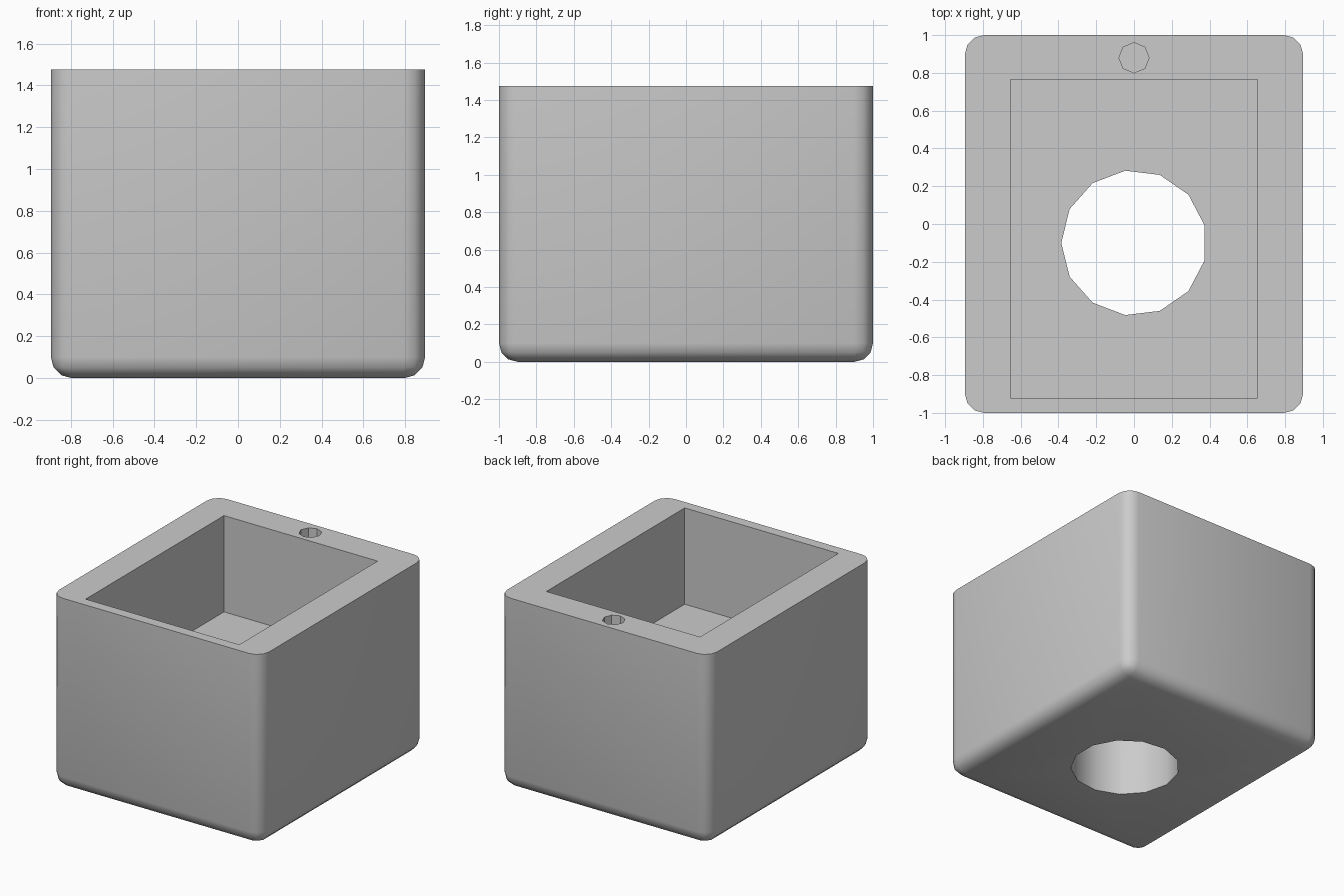
import bpy
import bmesh
import math
from mathutils import Matrix, Vector

default = bpy.data.objects.get("Cube")
if default:
    bpy.data.objects.remove(default, do_unlink=True)

WIDTH, LENGTH, HEIGHT = 1.79, 2.0, 1.475
RADIUS = 0.1

grey = bpy.data.materials.new("light_grey")
grey.use_nodes = True
colour = (0.6, 0.6, 0.6, 1)
grey.diffuse_color = colour
grey.node_tree.nodes["Principled BSDF"].inputs["Base Color"].default_value = colour


def make_object(name, bm):
    bmesh.ops.recalc_face_normals(bm, faces=bm.faces)
    mesh = bpy.data.meshes.new(name)
    bm.to_mesh(mesh)
    bm.free()
    mesh.materials.append(grey)
    obj = bpy.data.objects.new(name, mesh)
    bpy.context.collection.objects.link(obj)
    return obj


def box(low, high):
    low, high = Vector(low), Vector(high)
    bm = bmesh.new()
    bmesh.ops.create_cube(bm, size=1)
    bmesh.ops.scale(bm, vec=high - low, verts=bm.verts)
    bmesh.ops.translate(bm, vec=(low + high) / 2, verts=bm.verts)
    return bm


def cylinder(sides, radius, x, y, bottom, top, turn):
    bm = bmesh.new()
    bmesh.ops.create_cone(bm, cap_ends=True, segments=sides, radius1=radius,
                          radius2=radius, depth=top - bottom)
    # Put the first corner at the requested angle
    first = min(bm.verts, key=lambda v: (round(v.co.z, 4), v.index)).co
    angle = turn - math.atan2(first.y, first.x)
    bmesh.ops.rotate(bm, matrix=Matrix.Rotation(angle, 3, "Z"), verts=bm.verts)
    bmesh.ops.translate(bm, vec=(x, y, (bottom + top) / 2), verts=bm.verts)
    return bm


# Block with rounded sides and bottom, sharp around the top
bm = box((-WIDTH / 2, -LENGTH / 2, 0), (WIDTH / 2, LENGTH / 2, HEIGHT))
rounded = [e for e in bm.edges if any(v.co.z < HEIGHT / 2 for v in e.verts)]
bmesh.ops.bevel(bm, geom=rounded, offset=RADIUS, offset_type="OFFSET",
                segments=3, profile=0.5, affect="EDGES")
housing = make_object("housing", bm)

# Deep pocket, round hole through its floor, small blind hole in the rim
cutters = [
    make_object("pocket_cutter", box((-0.655, -0.92, 0.733), (0.655, 0.765, 1.7))),
    make_object("floor_hole_cutter", cylinder(13, 0.385, 0, -0.1, -0.2, 1, math.pi)),
    make_object("rim_hole_cutter", cylinder(8, 0.08, 0, 0.88, 1.0, 1.6, 0)),
]

bpy.ops.object.select_all(action="DESELECT")
bpy.context.view_layer.objects.active = housing
housing.select_set(True)
for cutter in cutters:
    cutter.hide_render = True
    cut = housing.modifiers.new(cutter.name, "BOOLEAN")
    cut.operation = "DIFFERENCE"
    cut.solver = "EXACT"
    cut.object = cutter
    bpy.ops.object.modifier_apply(modifier=cut.name)
    bpy.data.objects.remove(cutter, do_unlink=True)

bpy.ops.object.shade_smooth_by_angle(angle=math.radians(35))
